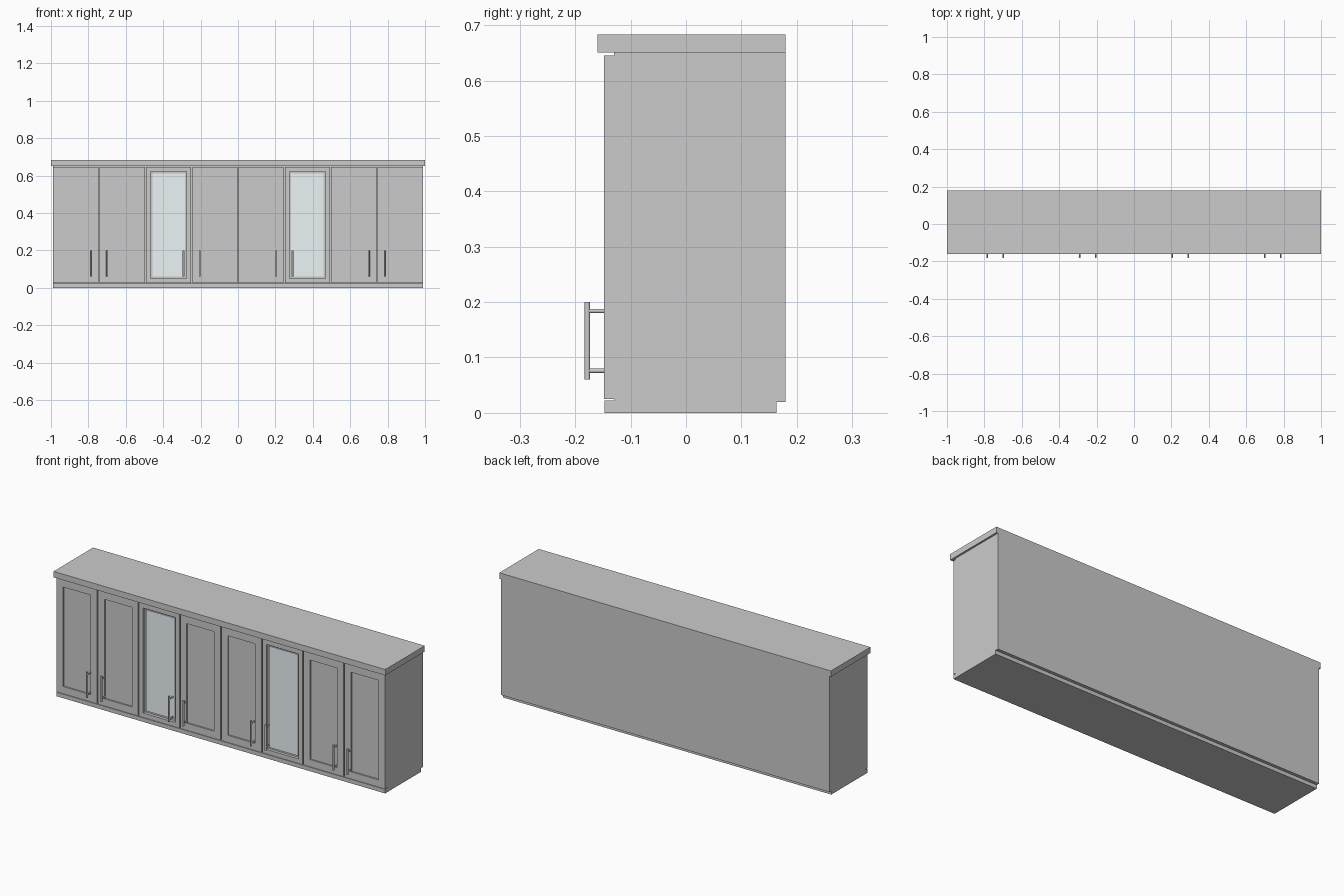
import bpy, bmesh
from math import pi
from mathutils import Vector, Matrix

if "Cube" in bpy.data.objects:
    bpy.data.objects.remove(bpy.data.objects["Cube"])

glass = bpy.data.materials.new("pale_glass")
glass.diffuse_color = (0.84, 0.91, 0.93, 1)
glass.use_nodes = True
glass.node_tree.nodes["Principled BSDF"].inputs["Base Color"].default_value = glass.diffuse_color


def finish(name, bm, material=None):
    mesh = bpy.data.meshes.new(name)
    bm.normal_update()
    bm.to_mesh(mesh)
    bm.free()
    obj = bpy.data.objects.new(name, mesh)
    bpy.context.collection.objects.link(obj)
    if material:
        mesh.materials.append(material)
    return obj


def box_bmesh(x, y, z):
    """Box from (min, max) pairs on each axis."""
    bm = bmesh.new()
    bmesh.ops.create_cube(bm, size=1)
    for v in bm.verts:
        v.co = Vector(r[0] if c < 0 else r[1] for c, r in zip(v.co, (x, y, z)))
    return bm


def box(name, x, y, z, material=None):
    return finish(name, box_bmesh(x, y, z), material)


def door(name, x0, x1, border, depth):
    """Door slab with a rectangular recess in its front face."""
    bm = box_bmesh((x0, x1), (-0.148, -0.13), (0.025, 0.645))
    bm.normal_update()
    front = min(bm.faces, key=lambda f: f.calc_center_median().y)
    bmesh.ops.inset_region(bm, faces=[front], thickness=border)
    panel = bmesh.ops.extrude_discrete_faces(bm, faces=[front])["faces"][0]
    bmesh.ops.translate(bm, verts=panel.verts, vec=(0, depth, 0))
    return finish(name, bm)


def handle(name, x):
    """Round bar on two short posts."""
    bm = bmesh.new()

    def rod(radius, length, matrix):
        bmesh.ops.create_cone(bm, cap_ends=True, segments=16, radius1=radius,
                              radius2=radius, depth=length, matrix=matrix)

    rod(0.005, 0.14, Matrix.Translation((x, -0.178, 0.13)))
    for z in (0.076, 0.184):
        rod(0.004, 0.03, Matrix.Translation((x, -0.162, z)) @ Matrix.Rotation(pi / 2, 4, 'X'))
    for f in bm.faces:
        f.smooth = len(f.verts) == 4
    for e in bm.edges:
        e.smooth = all(f.smooth for f in e.link_faces)
    return finish(name, bm)


# Body, plinth and worktop
W = 0.99
box("carcass", (-W, W), (-0.13, 0.18), (0.02, 0.652))
box("plinth", (-W, W), (-0.147, 0.163), (0, 0.022))
box("worktop", (-1, 1), (-0.16, 0.18), (0.651, 0.683))

# Eight doors in pairs, two of them glazed
PITCH = 2 * W / 8
GAP = 0.003
for i in range(8):
    left = -W + i * PITCH
    x0 = left + (GAP if i > 0 else 0)
    x1 = left + PITCH - (GAP if i < 7 else 0)
    if i in (2, 5):
        b = 0.034
        door(f"glazed_door_{i + 1}", x0, x1, b, 0.016)
        box(f"glass_pane_{i + 1}", (x0 + b, x1 - b), (-0.138, -0.133),
            (0.025 + b, 0.645 - b), glass)
    else:
        door(f"panel_door_{i + 1}", x0, x1, 0.055, 0.008)
    # Handle beside the joint shared by each pair of doors
    hx = left + PITCH - 0.043 if i % 2 == 0 else left + 0.043
    handle(f"handle_{i + 1}", hx)
